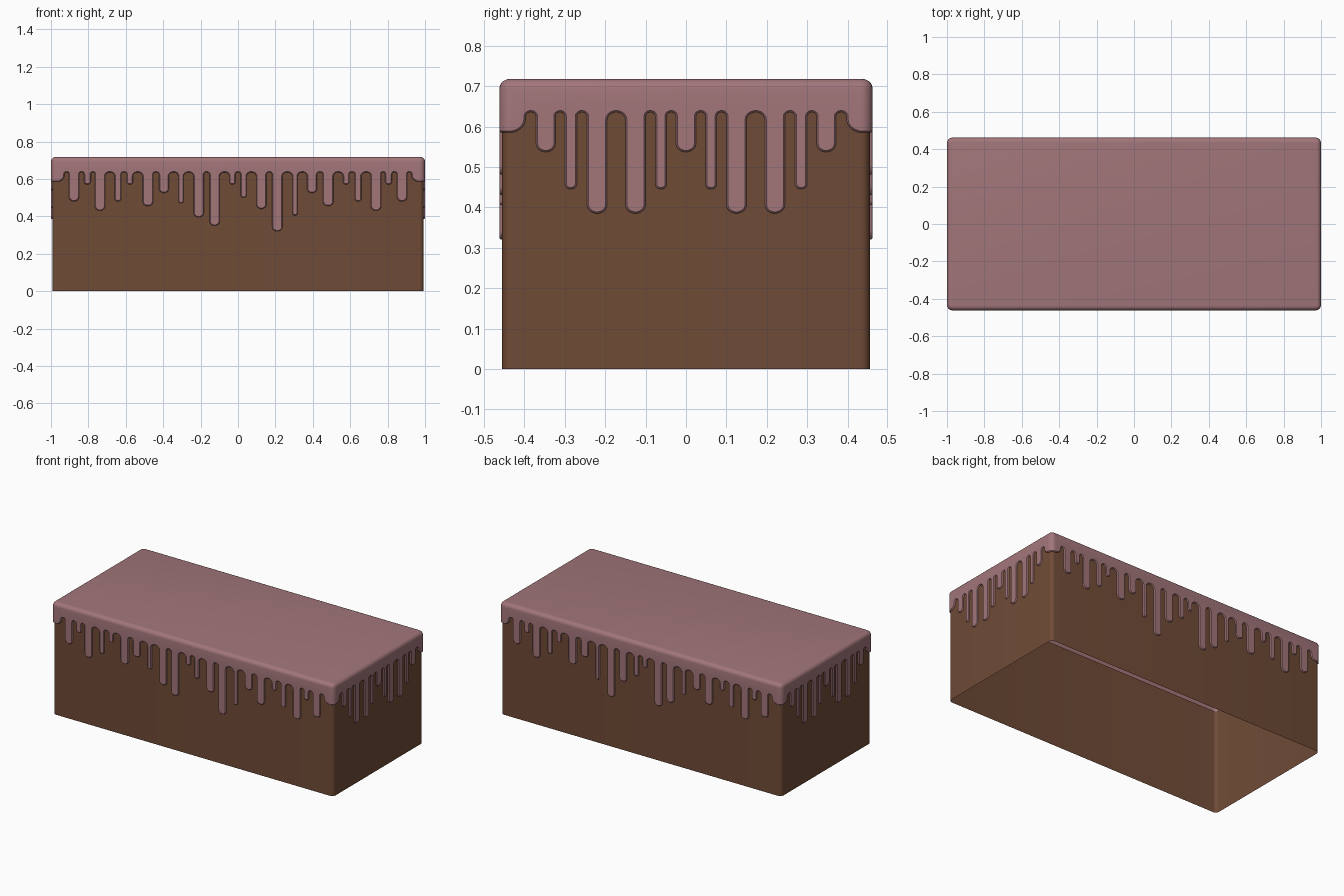
import bpy, bmesh, math
from mathutils import Vector

if "Cube" in bpy.data.objects:
    bpy.data.objects.remove(bpy.data.objects["Cube"])

R, A, B = 0.03, 0.97, 0.432          # corner radius, straight half lengths
ARC = math.pi * R / 2
STARTS = [0, 2*A + ARC, 2*A + 2*B + 2*ARC, 4*A + 2*B + 3*ARC]
HALF = [A, B, A, B]
P = 4*A + 4*B + 4*ARC
ZT, ZR, TOP_R, SKIN = 0.636, 0.693, 0.025, 0.007
CORNER_STEPS = 6


def wrap(s, w, z):
    """Distance round the loaf, inward depth and height -> point."""
    s %= P
    for i in (3, 2, 1, 0):
        if s >= STARTS[i] - 1e-7:
            break
    d, h, other = s - STARTS[i], HALF[i], HALF[(i + 1) % 2]
    if d <= 2*h:
        x, y = d - h, -other - R + w
    else:
        t = (d - 2*h) / R
        x, y = h + (R - w)*math.sin(t), -other - (R - w)*math.cos(t)
    for _ in range(i):
        x, y = -y, x
    return Vector((x, y, z))


def finish(bm, name, color):
    bmesh.ops.recalc_face_normals(bm, faces=bm.faces[:])
    me = bpy.data.meshes.new(name)
    bm.to_mesh(me)
    bm.free()
    ob = bpy.data.objects.new(name, me)
    bpy.context.collection.objects.link(ob)
    mat = bpy.data.materials.new(name + "_color")
    mat.diffuse_color = (*color, 1)
    mat.use_nodes = True
    mat.node_tree.nodes["Principled BSDF"].inputs["Base Color"].default_value = mat.diffuse_color
    me.materials.append(mat)
    bpy.ops.object.select_all(action='DESELECT')
    ob.select_set(True)
    bpy.context.view_layer.objects.active = ob
    bpy.ops.object.shade_smooth_by_angle(angle=math.radians(30))


# Drips: centre, half width, bottom height
half_row = [(.03, .016), (.125, .027), (.21, .027), (.305, .014), (.396, .026), (.482, .028),
            (.578, .016), (.642, .017), (.738, .027), (.805, .018), (.877, .027)]
left_z = [.57, .35, .395, .47, .525, .455, .57, .48, .43, .57, .48]
right_z = [.50, .44, .32, .405, .525, .455, .57, .48, .43, .57, .48]
long_drips = sorted([(-c, h, z) for (c, h), z in zip(half_row, left_z)] +
                    [(c, h, z) for (c, h), z in zip(half_row, right_z)])
half_end = [(.062, .014, .445), (.125, .025, .385), (.22, .025, .385),
            (.285, .015, .445), (.347, .024, .537)]
end_drips = sorted([(-c, h, z) for c, h, z in half_end] + [(0, .025, .537)] + half_end)
back_drips = sorted((-c, h, z) for c, h, z in long_drips)


def arc(c, r, zc, rz, n=9):
    return [(c - r*math.cos(math.pi*k/n), zc + rz*math.sin(math.pi*k/n)) for k in range(n + 1)]


def lower_edge(drips, L):
    lobe = [(-L - .04 + .04*math.sin(k*math.pi/12), .62 - .035*math.cos(k*math.pi/12))
            for k in range(7)]
    pts, a = lobe[:], -L
    for c, h, z in drips + [(L, 0, None)]:
        r = (c - h - a) / 2
        pts += arc(a + r, r, ZT - .85*r, .85*r)
        if z:
            pts += arc(c, h, z + .85*h, -.85*h)
        a = c + h
    return pts + [(-x, z) for x, z in reversed(lobe)]


# Icing: flat outline, rounded rim, then wrapped round the loaf
outline = [(-.05, .585)]
for i, (drips, L) in enumerate([(long_drips, .928), (end_drips, .397),
                                (back_drips, .928), (end_drips, .397)]):
    outline += [(x + HALF[i] + STARTS[i], z) for x, z in lower_edge(drips, L)]
outline += [(P + .05, .585), (P + .05, .74), (-.05, .74)]

bm = bmesh.new()
face = bm.faces.new([bm.verts.new((s, SKIN, z)) for s, z in outline])
bm.normal_update()
for thick, depth in ((.001, .003), (.003, 0)):
    bmesh.ops.inset_individual(bm, faces=[face], thickness=thick, use_even_offset=True)
    for v in face.verts:
        v.co.y = depth


def cut(co, no, clear=False):
    bmesh.ops.bisect_plane(bm, geom=bm.verts[:] + bm.edges[:] + bm.faces[:], dist=1e-6,
                           plane_co=co, plane_no=no, clear_outer=clear)


cut((0, 0, 0), (-1, 0, 0), True)
cut((P, 0, 0), (1, 0, 0), True)
cut((0, 0, ZR), (0, 0, 1), True)
for i in range(4):
    for k in range(CORNER_STEPS + 1):
        s = STARTS[i] + 2*HALF[i] + ARC*k/CORNER_STEPS
        if s < P - 1e-4:
            cut((s, 0, 0), (1, 0, 0))

# Rounded shoulder and flat top
rim = [e for e in bm.edges if all(abs(v.co.z - ZR) < 1e-5 for v in e.verts)]
for k in range(1, 6):
    t = k*math.pi/10
    new = bmesh.ops.extrude_edge_only(bm, edges=rim)["geom"]
    rim = [g for g in new if isinstance(g, bmesh.types.BMEdge)]
    for v in {v for e in rim for v in e.verts}:
        v.co.y, v.co.z = TOP_R*(1 - math.cos(t)), ZR + TOP_R*math.sin(t)
for v in bm.verts:
    v.co = wrap(*v.co)
bmesh.ops.remove_doubles(bm, verts=bm.verts[:], dist=2e-5)
top = [e for e in bm.edges if e.is_boundary and all(v.co.z > ZR + TOP_R - 1e-4 for v in e.verts)]
bmesh.ops.contextual_create(bm, geom=top)
finish(bm, "icing", (.36, .18, .195))

# Loaf wall: open tube with rounded corners
bm = bmesh.new()
ring = [STARTS[i] + 2*HALF[i] + ARC*k/CORNER_STEPS for i in range(4) for k in range(CORNER_STEPS + 1)]
ring[-1] = 0
low = [bm.verts.new(wrap(s, SKIN, 0)) for s in ring]
high = [bm.verts.new(wrap(s, SKIN, .665)) for s in ring]
for k in range(len(ring)):
    j = (k + 1) % len(ring)
    bm.faces.new((low[k], low[j], high[j], high[k]))
finish(bm, "cake_body", (.16, .07, .037))
